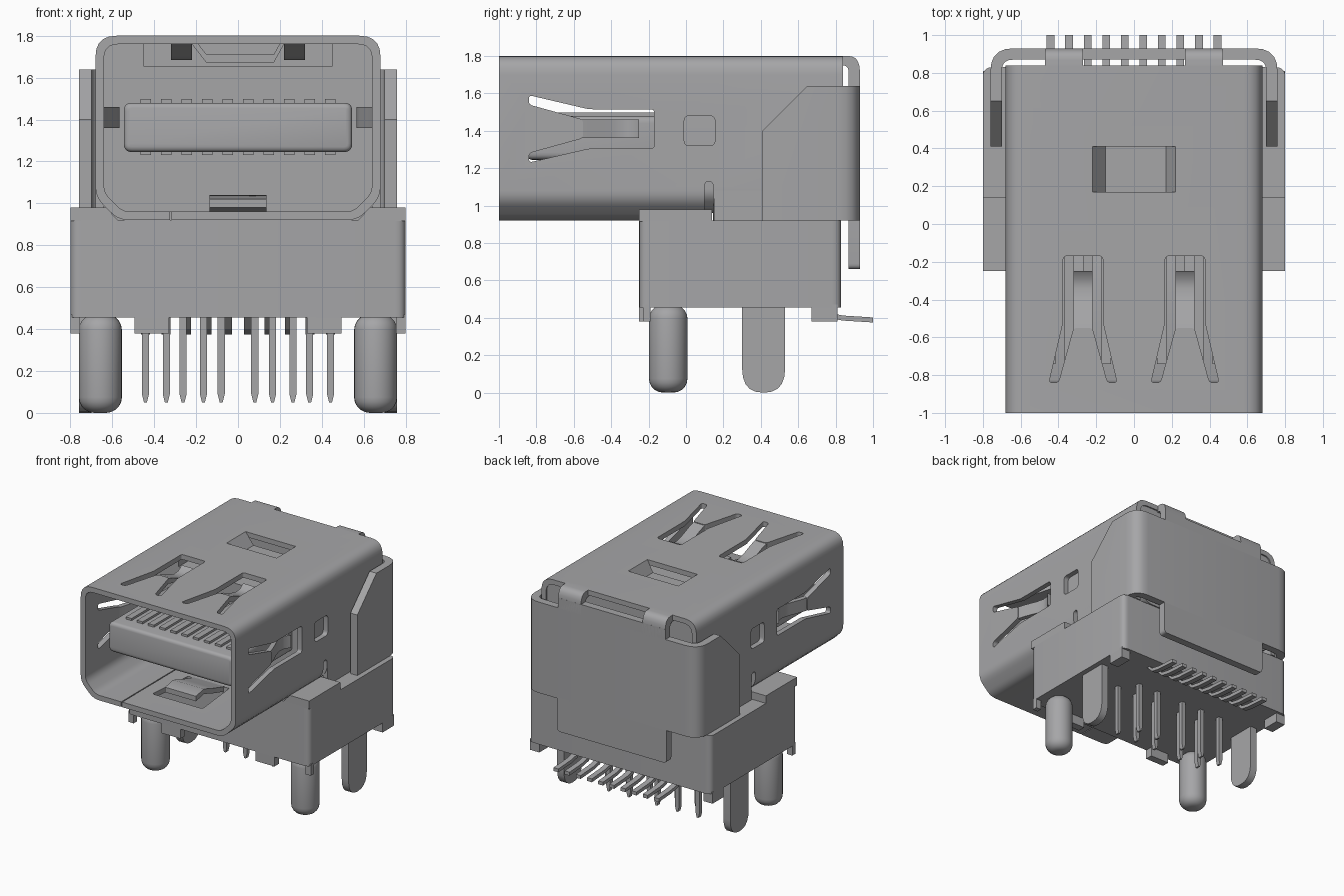
import bpy, bmesh
from mathutils import Vector

if "Cube" in bpy.data.objects:
    bpy.data.objects.remove(bpy.data.objects["Cube"])

metal = bpy.data.materials.new("plain_grey")
metal.use_nodes = True
grey = (0.38, 0.38, 0.39, 1)
metal.diffuse_color = grey
metal.node_tree.nodes["Principled BSDF"].inputs["Base Color"].default_value = grey


def rounded(pts, r=0.0, n=5):
    """Round polygon corners; a point may carry its own radius as third value."""
    out = []
    for i, p in enumerate(pts):
        rad = p[2] if len(p) > 2 else r
        c = Vector(p[:2])
        if rad == 0:
            out.append(c)
            continue
        a = Vector(pts[i - 1][:2]) - c
        b = Vector(pts[(i + 1) % len(pts)][:2]) - c
        a = c + a.normalized() * min(rad, a.length * 0.48)
        b = c + b.normalized() * min(rad, b.length * 0.48)
        for k in range(n + 1):
            t = k / n
            out.append(a * (1 - t) ** 2 + c * 2 * t * (1 - t) + b * t * t)
    return out


def prism(name, pts, axis, lo, hi, r=0.0):
    """Extrude a 2D outline along one axis."""
    place = {"x": lambda p, d: (d, p[0], p[1]),
             "y": lambda p, d: (p[0], d, p[1]),
             "z": lambda p, d: (p[0], p[1], d)}[axis]
    bm = bmesh.new()
    outline = rounded(pts, r)
    ends = [[bm.verts.new(place(p, d)) for p in outline] for d in (lo, hi)]
    bm.faces.new(ends[0])
    bm.faces.new(ends[1][::-1])
    n = len(outline)
    for i in range(n):
        j = (i + 1) % n
        bm.faces.new((ends[0][i], ends[1][i], ends[1][j], ends[0][j]))
    bmesh.ops.recalc_face_normals(bm, faces=bm.faces)
    mesh = bpy.data.meshes.new(name)
    bm.to_mesh(mesh)
    bm.free()
    mesh.materials.append(metal)
    ob = bpy.data.objects.new(name, mesh)
    bpy.context.collection.objects.link(ob)
    return ob


def box(name, x, y, z):
    return prism(name, [(x[0], y[0]), (x[1], y[0]), (x[1], y[1]), (x[0], y[1])], "z", *z)


def ribbon(path, dx, dy):
    """Outline of a bent strip of sheet metal."""
    return path + [(p[0] + dx, p[1] + dy) for p in reversed(path)]


def modify(ob, kind, **settings):
    m = ob.modifiers.new(kind.lower(), kind)
    for key, value in settings.items():
        setattr(m, key, value)
    bpy.context.view_layer.objects.active = ob
    bpy.ops.object.modifier_apply(modifier=m.name)


def cut(ob, *cutters):
    for c in cutters:
        modify(ob, "BOOLEAN", operation="DIFFERENCE", solver="EXACT", object=c)
        bpy.data.objects.remove(c)


def sym(pts):
    """Complete a right half outline by mirroring it in the vertical axis."""
    return pts + [(-p[0], *p[1:]) for p in reversed(pts)]


# Shell: tube with rounded top and chamfered lower corners
outer = sym([(0.68, 1.8, 0.1), (0.68, 1.03, 0.05), (0.57, 0.92, 0.05)])
inner = sym([(0.64, 1.76, 0.07), (0.64, 1.05, 0.04), (0.55, 0.96, 0.04)])
shell = prism("shell", outer, "y", -1, 0.84)
cut(shell, prism("bore", inner, "y", -1.1, 0.9))

# Spring slots in the top, sides and floor
slot = sym([(0.05, -0.55), (0.13, -0.84), (0.18, -0.84), (0.105, -0.52), (0.105, -0.17)])
for s in (-1, 1):
    cut(shell, prism("slot", [(p[0] + 0.27 * s, p[1]) for p in slot], "z", 1.7, 1.9, 0.02))
cut(shell, prism("side_slot", [(p[1], p[0] + 1.41) for p in slot], "x", -1, 1, 0.02))
floor_slot = sym([(0.13, -0.38), (0.18, -0.36), (0.22, -0.76)])
cut(shell, prism("floor_slot", floor_slot, "z", 0.9, 1, 0.02),
    prism("side_window", [(-0.01, 1.32), (0.155, 1.32), (0.155, 1.48), (-0.01, 1.48)],
          "x", -1, 1, 0.03),
    prism("side_notch", [(0.1, 0.9), (0.145, 0.9), (0.145, 1.13, 0.03), (0.1, 1.13, 0.03)],
          "x", -1, 1),
    box("top_window", (-0.22, 0.22), (0.17, 0.41), (1.7, 1.9)),
    box("seam", (-0.325, -0.317), (-1.1, -0.2), (0.9, 0.99)))

# Contact springs bent inward
bend = [(-0.57, 0), (-0.5, 0.02), (-0.4, 0.06), (-0.34, 0.075), (-0.29, 0.07), (-0.25, 0.04)]
for s, side in ((-1, "right"), (1, "left")):
    prism("top_spring_" + side, ribbon([(y, 1.8 - d) for y, d in bend], 0, -0.04),
          "x", 0.27 * s - 0.05, 0.27 * s + 0.05)
    prism("side_spring_" + side, ribbon([(s * (0.68 - d), y) for y, d in bend], -0.04 * s, 0),
          "z", 1.36, 1.46)
    # Straight lower wall of the shell
    box("shell_wall_" + side, sorted((0.64 * s, 0.68 * s)), (0.15, 0.84), (0.92, 1.12))
prism("floor_spring", ribbon([(-0.36, 0.92), (-0.5, 0.96), (-0.62, 1.0), (-0.72, 0.98)], 0, 0.04),
      "x", -0.135, 0.135)
prism("top_latch", ribbon([(-0.22, 1.8), (-0.15, 1.71), (0.17, 1.71), (0.22, 1.8)], 0, -0.04),
      "y", 0.17, 0.41)

# Insulating core and tongue with contacts
core = prism("core", inner, "y", -0.1, 0.83)
cut(core, box("core_recess", (-0.45, 0.45), (-0.2, 0.45), (1.655, 1.9)))
tongue = prism("tongue", sym([(0.545, 1.48), (0.545, 1.245)]), "y", -0.85, 0, 0.04)
modify(tongue, "BEVEL", width=0.025, segments=3, limit_method="ANGLE", angle_limit=1.0)
pitch = 0.098
for i in range(10):
    x = (i - 4.5) * pitch
    box(f"contact_{i}", (x - 0.025, x + 0.025), (-0.74, -0.1), (1.23, 1.497))
    # Surface tails bent outward at the back
    prism(f"tail_{i}", ribbon([(0.7, 0.46), (0.76, 0.4), (0.84, 0.385), (1.0, 0.375)], 0, 0.027),
          "x", x - 0.021, x + 0.021)

# Base housing with shoulders and feet
prism("housing", [(-0.8, -0.25), (0.8, -0.25), (0.8, 0.83), (-0.8, 0.83)],
      "z", 0.455, 0.92, 0.05)
for s, side in ((-1, "right"), (1, "left")):
    prism("shoulder_" + side, [(0.57 * s, 0.915), (0.63 * s, 0.98), (0.8 * s, 0.98),
                               (0.8 * s, 0.915)], "y", -0.25, 0.14)
    box("front_foot_" + side, sorted((0.755 * s, 0.8 * s)), (-0.23, -0.19), (0.38, 0.47))
    box("middle_foot_" + side, sorted((0.33 * s, 0.495 * s)), (-0.25, -0.19), (0.38, 0.47))
    box("rear_foot_" + side, sorted((0.72 * s, 0.8 * s)), (0.67, 0.81), (0.38, 0.47))
    # Locating pegs with rounded tips
    bpy.ops.mesh.primitive_cylinder_add(vertices=32, radius=0.103, depth=0.47,
                                        location=(0.657 * s, -0.095, 0.235))
    peg = bpy.context.object
    peg.name = "peg_" + side
    peg.data.materials.append(metal)
    modify(peg, "BEVEL", width=0.075, segments=5, limit_method="ANGLE", angle_limit=1.0)
    # Flat solder blades
    prism("blade_" + side, [(0.3, 0.47), (0.3, 0, 0.13), (0.53, 0, 0.13), (0.53, 0.47)],
          "x", *sorted((0.70 * s, 0.76 * s)))

# Through-hole pins with pointed tips, in two staggered rows
for i, x in enumerate((0.08, 0.165, 0.262, 0.342, 0.442)):
    for s in (-1, 1):
        y = 0.34 if (i + (s > 0)) % 2 else 0.47
        prism(f"pin_{i}_{s}", [(s * x - 0.017, 0.47), (s * x - 0.017, 0.09), (s * x - 0.007, 0.05),
                               (s * x + 0.007, 0.05), (s * x + 0.017, 0.09), (s * x + 0.017, 0.47)],
              "y", y - 0.017, y + 0.017)

# Rear cover wrapped around the sides
cover = prism("rear_cover", sym([(0.70, 0.87, 0.06), (0.70, 0.41), (0.76, 0.41),
                                 (0.76, 0.93, 0.12)][::-1]), "z", 0.92, 1.64)
cut(cover, prism("flap_chamfer", [(0.39, 1.38), (0.39, 1.7), (0.71, 1.7)], "x", -1, 1))
prism("rear_cover_tab", [(-0.48, 0.93), (-0.48, 0.66, 0.03), (0.48, 0.66, 0.03), (0.48, 0.93)],
      "y", 0.87, 0.93)
box("rear_cover_crest", (-0.47, 0.47), (0.87, 0.93), (1.63, 1.72))
for s, side in ((-1, "right"), (1, "left")):
    prism("cover_bend_" + side, [(0.8, 1.8), (0.93, 1.8, 0.1), (0.93, 1.62), (0.87, 1.62),
                                 (0.87, 1.75, 0.04), (0.8, 1.75)],
          "x", *sorted((0.27 * s, 0.47 * s)))

# Smooth shading on curved parts with sharp edges kept
bpy.ops.object.select_all(action="DESELECT")
for ob in bpy.context.scene.objects:
    if ob.type == "MESH" and metal.name in ob.data.materials:
        ob.select_set(True)
        bpy.context.view_layer.objects.active = ob
bpy.ops.object.shade_smooth_by_angle(angle=0.55)
